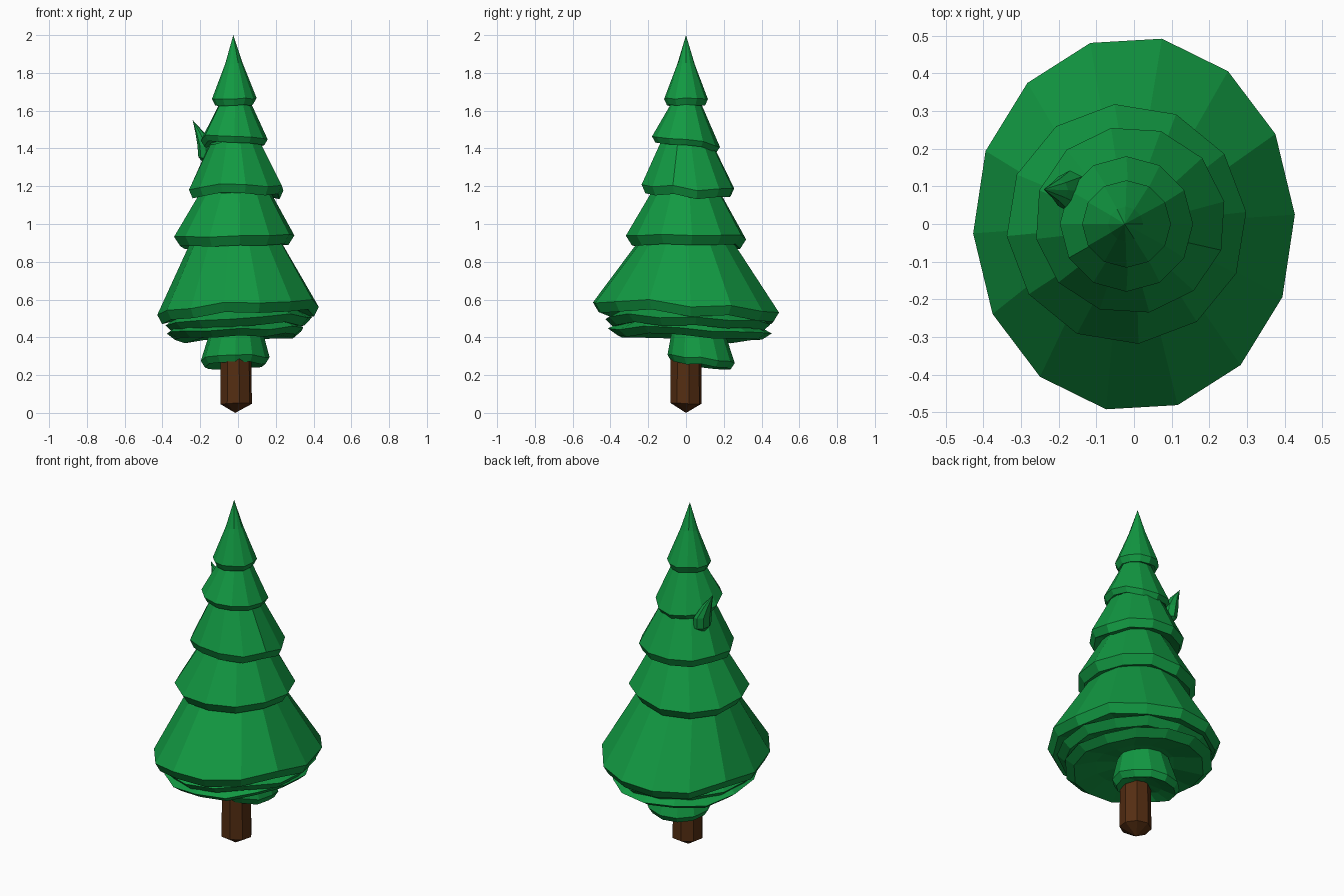
import bpy, bmesh, math, random
from mathutils import Vector

if "Cube" in bpy.data.objects:
    bpy.data.objects.remove(bpy.data.objects["Cube"])

random.seed(4)


def material(name, rgb):
    m = bpy.data.materials.new(name)
    m.diffuse_color = (*rgb, 1)
    m.use_nodes = True
    m.node_tree.nodes["Principled BSDF"].inputs["Base Color"].default_value = m.diffuse_color
    return m


GREEN = material("needle green", (0.006, 0.32, 0.055))
BROWN = material("bark brown", (0.09, 0.027, 0.006))


def loft(name, rings, sides, mat, start=None, end=None, phase=0.0, jitter=0.0):
    """Skin rings (cx, cy, z, rx, ry, slope_x, slope_y), with optional end points."""
    bm = bmesh.new()
    wobble = [random.uniform(-jitter, jitter) for _ in range(sides)]
    loops = []
    for cx, cy, z, rx, ry, sx, sy in rings:
        loop = []
        for i in range(sides):
            a = math.tau * i / sides + phase
            dx, dy = rx * math.cos(a), ry * math.sin(a)
            loop.append(bm.verts.new((cx + dx, cy + dy, z + sx * dx + sy * dy + wobble[i])))
        loops.append(loop)
    for lo, hi in zip(loops, loops[1:]):
        for i in range(sides):
            j = (i + 1) % sides
            bm.faces.new((lo[i], lo[j], hi[j], hi[i]))
    for point, loop in ((start, loops[0]), (end, loops[-1])):
        if point:
            tip = bm.verts.new(point)
            for i in range(sides):
                bm.faces.new((loop[i], loop[(i + 1) % sides], tip))
    bmesh.ops.recalc_face_normals(bm, faces=bm.faces)
    me = bpy.data.meshes.new(name)
    bm.to_mesh(me)
    bm.free()
    me.materials.append(mat)
    ob = bpy.data.objects.new(name, me)
    bpy.context.collection.objects.link(ob)
    return ob


def tier(name, top, rim, lip, sides=13, phase=0.0, jitter=0.008):
    """Drooping skirt: top (cx, cy, z, r), rim ring, lip = (drop, shrink)."""
    tx, ty, tz, tr = top
    cx, cy, z, rx, ry, sx, sy = rim
    drop, k = lip
    under = (cx, cy, z - drop, rx * k, ry * k, sx, sy)
    inner = (tx, ty, z - drop + 0.03, rx * k * 0.6, ry * k * 0.6, sx, sy)
    loft(name, [inner, under, rim, (tx, ty, tz, tr, tr, 0, 0)], sides, GREEN,
         start=(tx, ty, z - drop + 0.05), end=(tx, ty, tz + 0.02),
         phase=phase, jitter=jitter)


# Trunk with blunt pointed foot
loft("trunk", [(-0.01, 0, 0.05, 0.085, 0.085, 0, 0),
               (-0.01, 0, 0.27, 0.083, 0.083, 0, 0),
               (-0.01, 0, 0.5, 0.07, 0.07, 0, 0)], 8, BROWN,
     start=(-0.015, 0, 0.0), end=(-0.01, 0, 0.52), phase=0.2, jitter=0.004)

# Small skirt low on the trunk, leaning to the back
tier("lowest_skirt", (-0.01, 0.065, 0.43, 0.14),
     (-0.015, 0.08, 0.285, 0.182, 0.178, 0.03, -0.1), (0.035, 0.88), 12)

# Two thin ragged layers under the main skirt
tier("under_layer_lower", (0, 0.01, 0.55, 0.2),
     (-0.015, 0.02, 0.43, 0.365, 0.435, 0.03, -0.04), (0.035, 0.88), 14, 0.3, 0.012)
tier("under_layer_upper", (0, 0, 0.62, 0.2),
     (0.005, 0.01, 0.485, 0.39, 0.44, 0.06, -0.05), (0.04, 0.9), 14, 0.1, 0.012)

# Main branch tiers, bottom to top
tier("main_skirt", (-0.01, 0, 0.93, 0.235),
     (0, 0, 0.555, 0.428, 0.5, 0.06, -0.06), (0.05, 0.94), 14, 0.05, 0.02)
tier("fourth_tier", (-0.01, 0, 1.17, 0.185),
     (-0.02, 0, 0.935, 0.32, 0.32, 0.03, -0.02), (0.05, 0.9), 12, 0.1, 0.012)
tier("third_tier", (-0.015, 0.0, 1.43, 0.135),
     (-0.01, 0.01, 1.19, 0.255, 0.25, 0.0, -0.05), (0.045, 0.92), 12, 0.2, 0.012)
tier("second_tier", (-0.015, 0, 1.65, 0.078),
     (-0.02, 0, 1.445, 0.177, 0.18, 0.0, -0.17), (0.03, 0.9), 12, 0.0, 0.012)

# Pointed crown
loft("crown", [(-0.02, 0, 1.64, 0.06, 0.06, 0, 0),
               (-0.02, 0, 1.63, 0.1, 0.1, 0, 0),
               (-0.02, 0, 1.665, 0.118, 0.116, 0, 0),
               (-0.022, 0, 1.85, 0.046, 0.046, 0, 0)], 12, GREEN,
     start=(-0.02, 0, 1.66), end=(-0.025, 0, 2.0), jitter=0.005)

# Stray upright sprig on the left side
loft("side_sprig", [(-0.165, 0.085, 1.345, 0.045, 0.05, -0.2, 0),
                    (-0.17, 0.087, 1.41, 0.045, 0.055, -0.2, 0),
                    (-0.2, 0.09, 1.48, 0.025, 0.028, 0, 0)], 8, GREEN,
     start=(-0.175, 0.085, 1.315), end=(-0.24, 0.092, 1.55))
